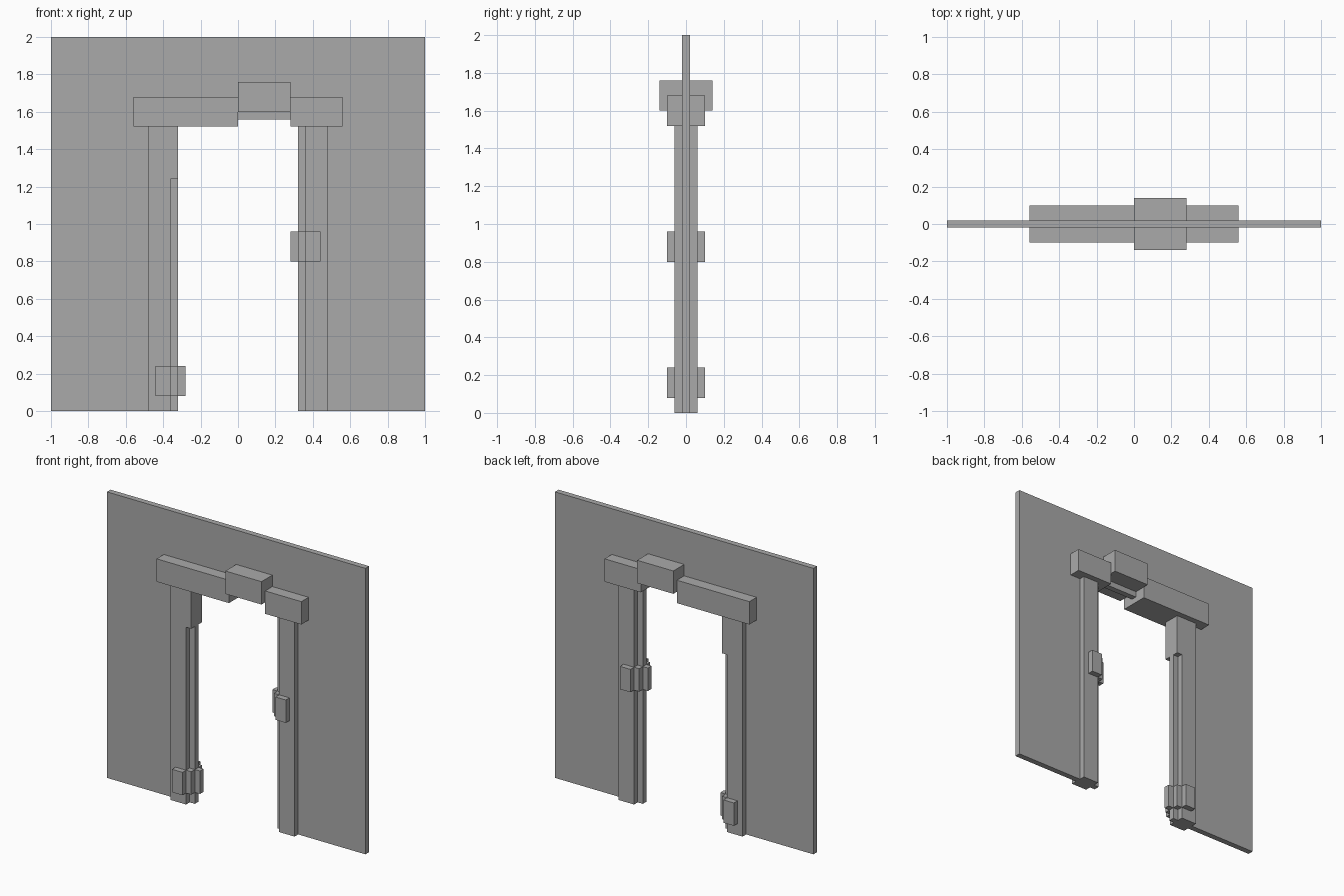
import bpy
import bmesh

cube = bpy.data.objects.get("Cube")
if cube:
    bpy.data.objects.remove(cube, do_unlink=True)

U = 0.04  # building module

stone = bpy.data.materials.new("grey_stone")
stone.use_nodes = True
GREY = (0.4, 0.4, 0.4, 1.0)
stone.diffuse_color = GREY
stone.node_tree.nodes["Principled BSDF"].inputs["Base Color"].default_value = GREY


def add_object(name, bm):
    bmesh.ops.recalc_face_normals(bm, faces=bm.faces[:])
    mesh = bpy.data.meshes.new(name)
    bm.to_mesh(mesh)
    bm.free()
    mesh.materials.append(stone)
    obj = bpy.data.objects.new(name, mesh)
    bpy.context.collection.objects.link(obj)
    return obj


def prism(name, outline, to_point, offset):
    """Extrude a flat outline; to_point places each outline point in space."""
    bm = bmesh.new()
    face = bm.faces.new([bm.verts.new(to_point(a, b)) for a, b in outline])
    new = bmesh.ops.extrude_face_region(bm, geom=[face])["geom"]
    bmesh.ops.translate(bm, vec=offset,
                        verts=[v for v in new if isinstance(v, bmesh.types.BMVert)])
    return add_object(name, bm)


def box(name, x0, x1, half_depth, z0, z1):
    """Block centred on the wall plane, measured in modules."""
    outline = [(x0, z0), (x1, z0), (x1, z1), (x0, z1)]
    return prism(name, outline, lambda x, z: (x * U, -half_depth * U, z * U),
                 (0, 2 * half_depth * U, 0))


def stepped_clamp(name, side, z0, z1):
    """Block that steps inwards in three stages around the opening edge."""
    half = [(11, 2.5), (9, 2.5), (9, 1.5), (8, 1.5), (8, 0.5), (7, 0.5)]
    outline = half + [(x, -y) for x, y in reversed(half)]
    return prism(name, outline, lambda x, y: (side * x * U, y * U, z0 * U),
                 (0, 0, (z1 - z0) * U))


# Thin wall with the doorway left open
wall = [(-25, 0), (-8, 0), (-8, 39), (8, 39), (8, 0), (25, 0), (25, 50), (-25, 50)]
prism("wall", wall, lambda x, z: (x * U, -0.5 * U, z * U), (0, U, 0))

# Door jambs, with a wider upper section on the right one
box("right_jamb", -12, -9, 1.5, 0, 38)
box("right_jamb_upper", -9, -8, 1.5, 31, 38)
box("left_jamb", 9, 12, 1.5, 0, 38)

# Lintel in two pieces with a raised keystone between them
box("lintel_right", -14, 0, 2.5, 38, 42)
box("lintel_left", 7, 14, 2.5, 38, 42)
box("keystone", 0, 7, 3.5, 40, 44)

# Stepped blocks clamped on the jambs
stepped_clamp("right_clamp", -1, 2, 6)
stepped_clamp("left_clamp", 1, 20, 24)
